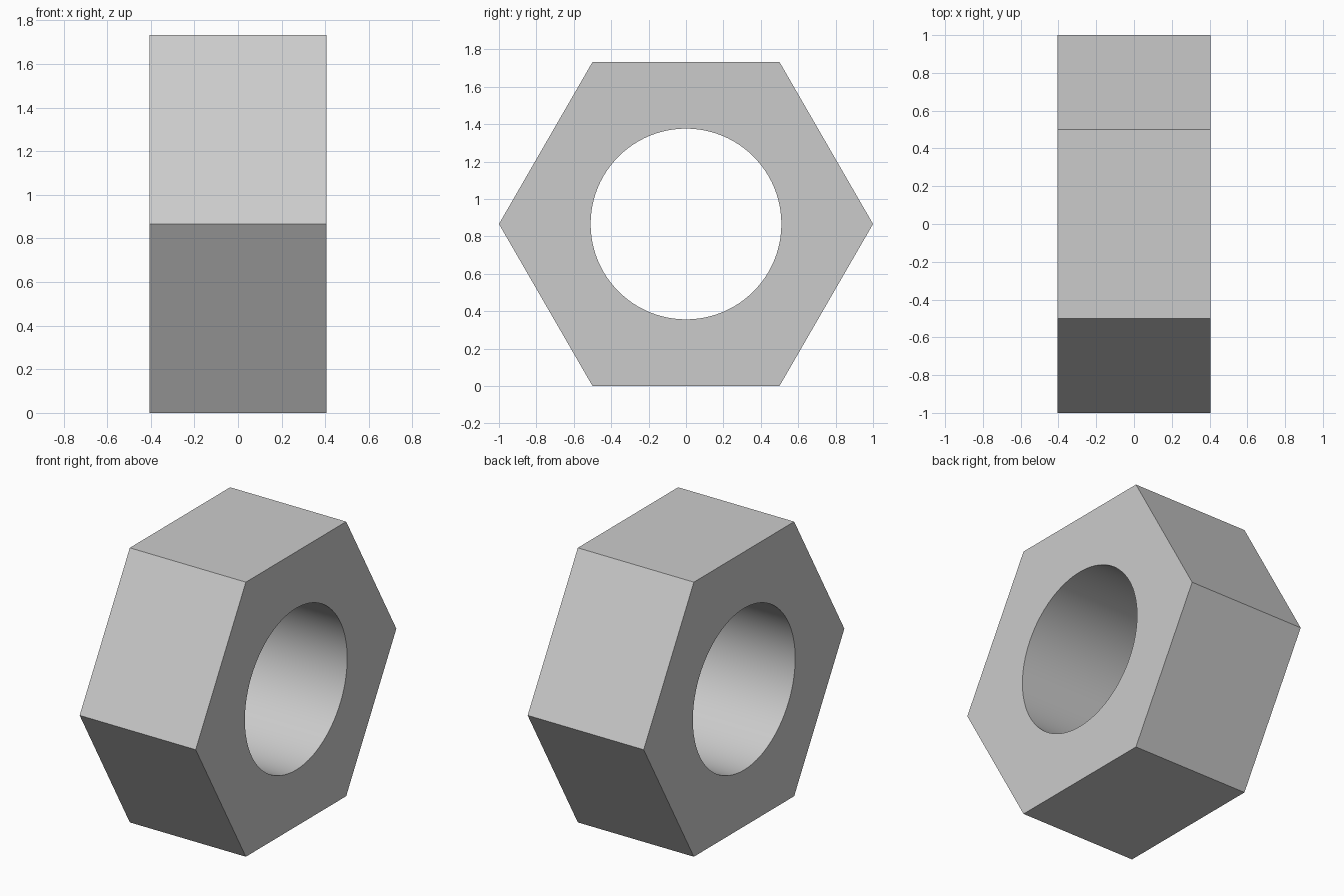
import bpy, bmesh
from math import sin, cos, pi, sqrt, radians

if "Cube" in bpy.data.objects:
    bpy.data.objects.remove(bpy.data.objects["Cube"])

HALF = 0.405          # half thickness along x
R_HEX, R_BORE = 1.0, 0.51
CZ = sqrt(3) / 2      # height of the axis
PER = 16              # bore segments per hexagon side
N = PER * 6

bm = bmesh.new()


def ring(x, radius, count):
    return [bm.verts.new((x, radius * cos(2 * pi * i / count),
                          CZ + radius * sin(2 * pi * i / count)))
            for i in range(count)]


def bridge(a, b):
    n = len(a)
    return [bm.faces.new((a[i], a[(i + 1) % n], b[(i + 1) % n], b[i])) for i in range(n)]


hexes = [ring(x, R_HEX, 6) for x in (-HALF, HALF)]
bores = [ring(x, R_BORE, N) for x in (-HALF, HALF)]

# Six outer flats and the round bore wall
bridge(*hexes)
for f in bridge(*bores):
    f.smooth = True

# Flat end faces, one sector per hexagon side
for outer, inner in zip(hexes, bores):
    for k in range(6):
        arc = [inner[(k * PER + j) % N] for j in range(PER, -1, -1)]
        bm.faces.new([outer[k], outer[(k + 1) % 6]] + arc)

bmesh.ops.recalc_face_normals(bm, faces=bm.faces[:])
mesh = bpy.data.meshes.new("hex_nut")
bm.to_mesh(mesh)
bm.free()
nut = bpy.data.objects.new("hex_nut", mesh)
bpy.context.collection.objects.link(nut)

# Smooth bore, crisp edges
bpy.context.view_layer.objects.active = nut
nut.select_set(True)
bpy.ops.object.shade_smooth_by_angle(angle=radians(30))
